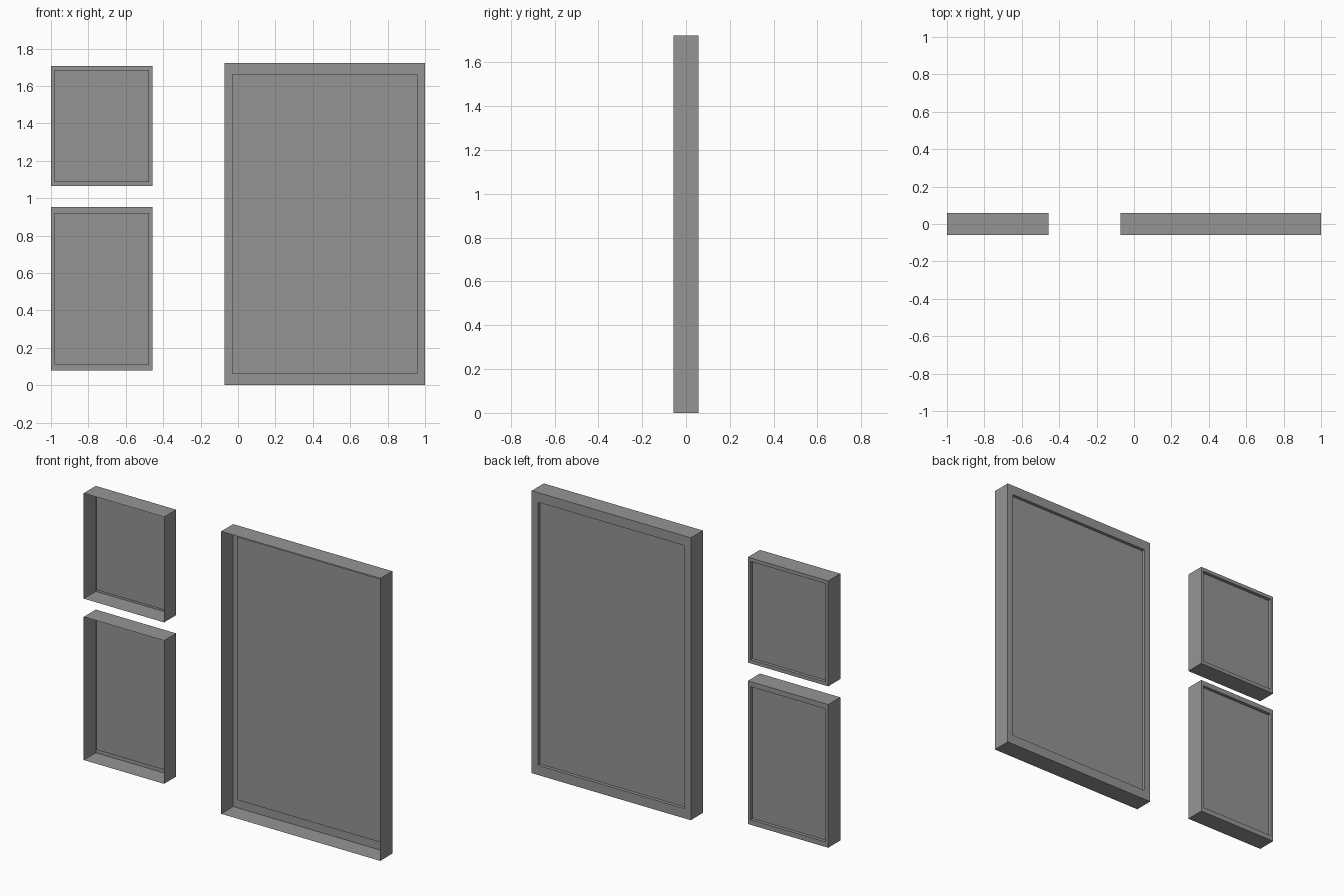
import bpy
import bmesh
from mathutils import Vector

cube = bpy.data.objects.get("Cube")
if cube:
    bpy.data.objects.remove(cube, do_unlink=True)

HALF_DEPTH = 0.058
RECESS = 0.02

grey = bpy.data.materials.new("mid grey")
grey.use_nodes = True
grey.diffuse_color = (0.3, 0.3, 0.3, 1)
grey.node_tree.nodes["Principled BSDF"].inputs["Base Color"].default_value = (0.3, 0.3, 0.3, 1)


def tray(name, x0, x1, z0, z1, rim_x, rim_z):
    """Thin-walled box, open at the front, with a recessed back panel."""
    size = Vector((x1 - x0, 2 * HALF_DEPTH, z1 - z0))
    bm = bmesh.new()
    bmesh.ops.create_cube(bm, size=1)
    bmesh.ops.scale(bm, vec=size, verts=bm.verts)
    bm.normal_update()

    # Open front
    front = [f for f in bm.faces if f.normal.y < -0.9]
    bmesh.ops.delete(bm, geom=front, context='FACES_ONLY')

    # Rim around the back, then the panel pushed inwards
    back = [f for f in bm.faces if f.normal.y > 0.9]
    panel = bmesh.ops.extrude_discrete_faces(bm, faces=back)["faces"]
    shrink = (1 - 2 * rim_x / size.x, 1, 1 - 2 * rim_z / size.z)
    bmesh.ops.scale(bm, vec=shrink, verts=panel[0].verts)
    panel = bmesh.ops.extrude_discrete_faces(bm, faces=panel)["faces"]
    bmesh.ops.translate(bm, vec=(0, -RECESS, 0), verts=panel[0].verts)

    mesh = bpy.data.meshes.new(name)
    bm.to_mesh(mesh)
    bm.free()
    mesh.materials.append(grey)
    obj = bpy.data.objects.new(name, mesh)
    obj.location = ((x0 + x1) / 2, 0, (z0 + z1) / 2)
    bpy.context.collection.objects.link(obj)
    return obj


tray("large_panel", -0.073, 1, 0, 1.722, 0.041, 0.059)
tray("upper_small_panel", -1, -0.458, 1.064, 1.707, 0.018, 0.022)
tray("lower_small_panel", -1, -0.458, 0.08, 0.953, 0.018, 0.031)
